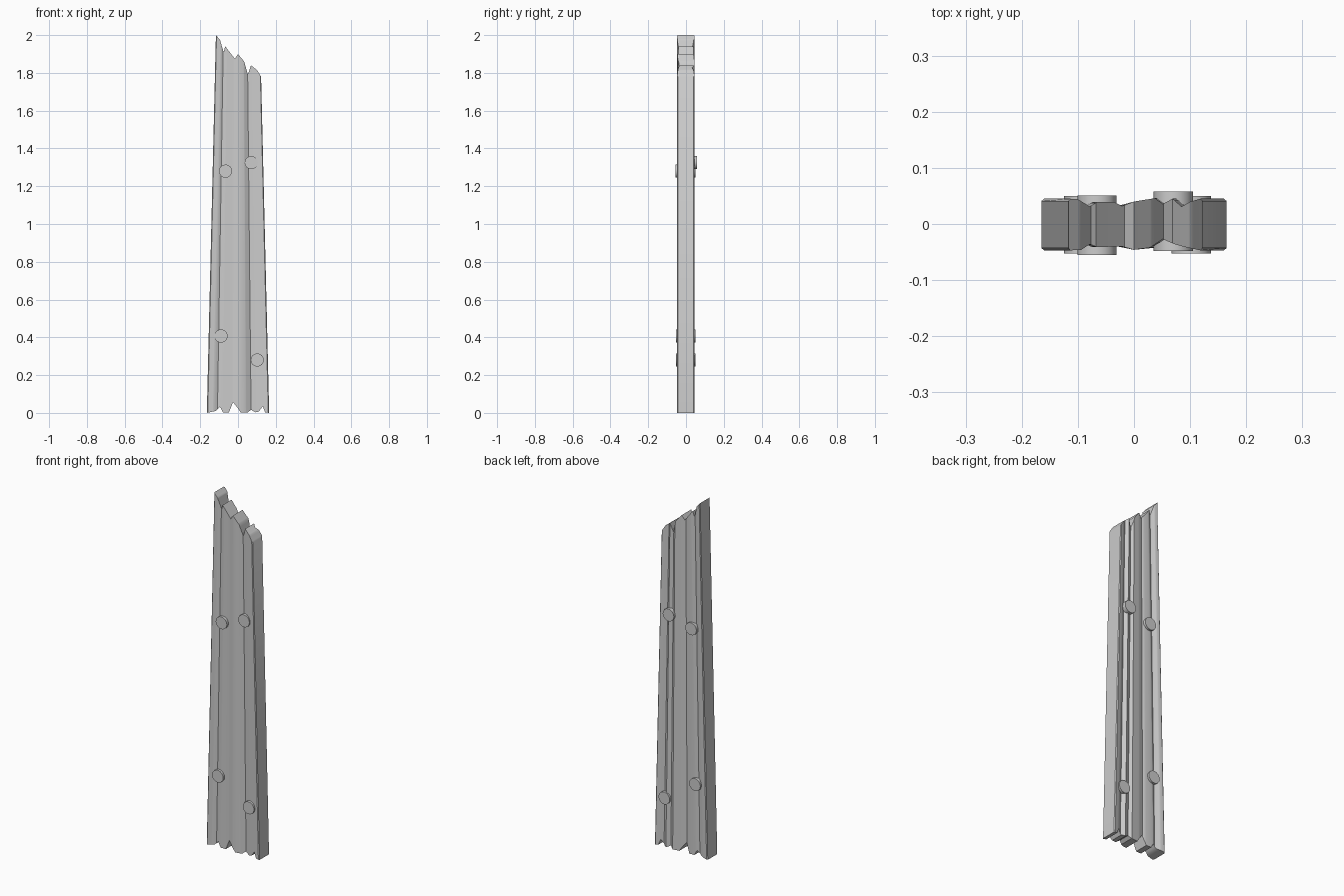
import bpy, bmesh, math

if "Cube" in bpy.data.objects:
    bpy.data.objects.remove(bpy.data.objects["Cube"])

def interp(table, u):
    for (a, p), (b, q) in zip(table, table[1:]):
        if u <= b:
            return p + (q - p) * (u - a) / (b - a)
    return table[-1][1]

def half_width(z):
    return 0.165 - 0.024 * z

def finish(ob, angle):
    bpy.ops.object.select_all(action='DESELECT')
    ob.select_set(True)
    bpy.context.view_layer.objects.active = ob
    bpy.ops.object.shade_smooth_by_angle(angle=math.radians(angle))

# Broken ends and grooved faces, as functions of the position across the plank
top = [(-1, 2.0), (-.81, 1.975), (-.64, 1.91), (-.57, 1.94), (-.14, 1.875), (0, 1.90),
       (.27, 1.86), (.43, 1.79), (.57, 1.84), (.83, 1.815), (1, 1.78)]
bottom = [(-1, 0), (-.72, .01), (-.58, .032), (-.48, .003), (-.29, .003), (-.16, .057),
          (-.03, .03), (.08, .003), (.32, .003), (.42, .017), (.55, .003), (.67, .007),
          (.80, .035), (.87, .003), (1, 0)]
back = [(-1, .041), (-.97, .045), (-.85, .044), (-.66, .031), (-.56, .039), (-.29, .039),
        (-.18, .032), (0, .040), (.31, .046), (.42, .036), (.57, .045), (.70, .031),
        (.83, .040), (.97, .045), (1, .041)]
front = [(-1, -.043), (-.97, -.047), (-.80, -.046), (-.66, -.036), (-.56, -.041),
         (-.18, -.040), (0, -.046), (.24, -.042), (.42, -.027), (.60, -.036),
         (.75, -.041), (.97, -.047), (1, -.043)]

# Plank: columns of four corners joined across its width
columns = sorted({u for t in (top, bottom, back, front) for u, _ in t})
bm = bmesh.new()
rings = []
for u in columns:
    ring = []
    zt, zb = interp(top, u), interp(bottom, u)
    yf, yb = interp(front, u), interp(back, u)
    for y, z in ((yf, zb), (yb, zb), (yb, zt), (yf, zt)):
        ring.append(bm.verts.new((u * half_width(z), y, z)))
    rings.append(ring)
for a, b in zip(rings, rings[1:]):
    for i in range(4):
        j = (i + 1) % 4
        bm.faces.new((a[i], a[j], b[j], b[i]))
bm.faces.new(rings[0])
bm.faces.new(rings[-1])
bmesh.ops.recalc_face_normals(bm, faces=bm.faces)
mesh = bpy.data.meshes.new("plank")
bm.to_mesh(mesh)
bm.free()
plank = bpy.data.objects.new("plank", mesh)
bpy.context.collection.objects.link(plank)
finish(plank, 35)

# Round pegs driven through the plank
pegs = [(-.066, 1.28, -.055, .051), (.07, 1.325, -.048, .058),
        (-.09, .407, -.053, .050), (.102, .28, -.053, .050)]
for i, (x, z, y0, y1) in enumerate(pegs):
    bpy.ops.mesh.primitive_cylinder_add(vertices=16, radius=0.035, depth=y1 - y0,
                                        location=(x, (y0 + y1) / 2, z),
                                        rotation=(math.pi / 2, 0, 0))
    peg = bpy.context.object
    peg.name = f"peg_{i + 1}"
    finish(peg, 30)
